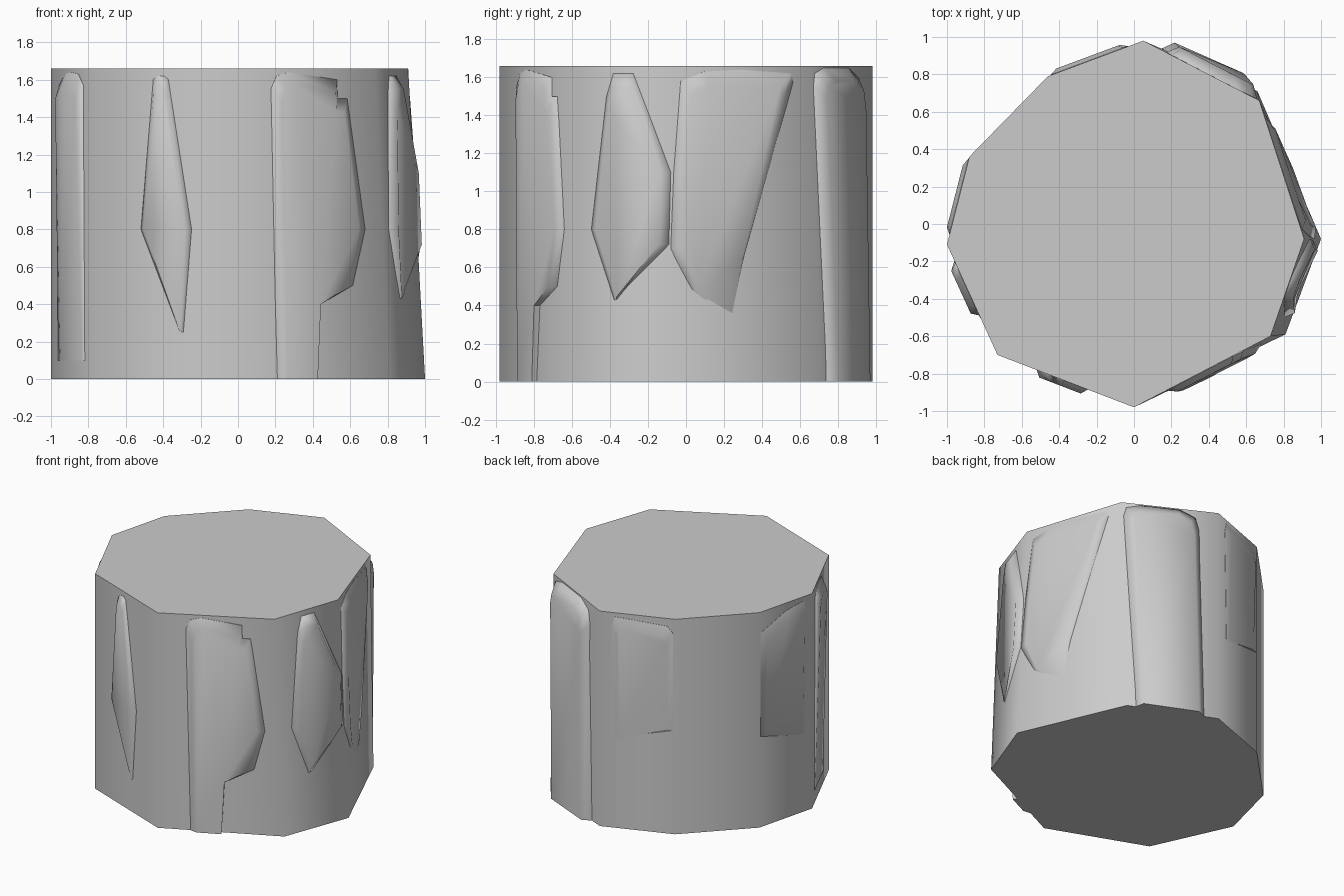
import bpy, bmesh, math
from mathutils import Vector

cube = bpy.data.objects.get("Cube")
if cube:
    bpy.data.objects.remove(cube, do_unlink=True)

HEIGHT = 1.66
# Irregular nine-sided outline, counter-clockwise from the front corner
TOP = [(0, -.98), (.73, -.6), (.91, -.08), (.67, .66), (.05, .98),
       (-.46, .79), (-.88, .36), (-1, -.11), (-.73, -.7)]
BOTTOM = list(TOP)
BOTTOM[1:4] = [(.81, -.59), (1, -.08), (.66, .71)]
COUNT = len(TOP)

grey = bpy.data.materials.new("stone_grey")
grey.use_nodes = True
colour = (.6, .6, .6, 1)
grey.diffuse_color = colour
grey.node_tree.nodes["Principled BSDF"].inputs["Base Color"].default_value = colour


def finish(bm, name):
    bmesh.ops.recalc_face_normals(bm, faces=bm.faces)
    mesh = bpy.data.meshes.new(name)
    bm.to_mesh(mesh)
    bm.free()
    mesh.materials.append(grey)
    obj = bpy.data.objects.new(name, mesh)
    bpy.context.collection.objects.link(obj)
    bpy.ops.object.select_all(action='DESELECT')
    obj.select_set(True)
    bpy.context.view_layer.objects.active = obj
    bpy.ops.object.shade_smooth_by_angle(angle=math.radians(60))
    return obj


def loft(bm, rings):
    loops = [[bm.verts.new(p) for p in ring] for ring in rings]
    for a, b in zip(loops, loops[1:]):
        for i in range(len(a)):
            j = (i + 1) % len(a)
            bm.faces.new((a[i], a[j], b[j], b[i]))
    bm.faces.new(loops[0])
    bm.faces.new(loops[-1])


def on_side(side, t, z, out=0.0):
    """Point on a side: t runs between its two corners, out pushes outward."""
    k = z / HEIGHT
    a, b = [Vector((*BOTTOM[i], z)).lerp(Vector((*TOP[i], z)), k)
            for i in (side, (side + 1) % COUNT)]
    d = (b - a).normalized()
    return a.lerp(b, t) + Vector((d.y, -d.x, 0)) * out


def panel(name, side, depth, outline, fade):
    """Raised flake with a sloped rim; fade sinks it into the wall downward."""
    ct = sum(t for t, z in outline) / len(outline)
    low = min(z for t, z in outline)
    back = [on_side(side, t, z, -.02) for t, z in outline]
    rim = [on_side(side, t, z, .002) for t, z in outline]
    front = []
    for t, z in outline:
        k = min(1, (z - low) / fade) if fade else 1
        inner_z = z - .07 if z > 1.45 else z
        front.append(on_side(side, t + (ct - t) * .18, inner_z, .003 + depth * k))
    bm = bmesh.new()
    loft(bm, [back, rim, front])
    finish(bm, name)


# Main block
bm = bmesh.new()
loft(bm, [[(x, y, 0) for x, y in BOTTOM], [(x, y, HEIGHT) for x, y in TOP]])
finish(bm, "stone_block")

# Raised flakes on the sides
panel("front_notched_flake", 0, .03,
      [(.24, 1.55), (.28, 1.62), (.37, 1.64), (.72, 1.6), (.72, 1.5), (.79, 1.5),
       (.88, .8), (.78, .5), (.54, .4), (.5, 0), (.26, 0)], 0)
panel("front_left_flake", 1, .04,
      [(.42, 1.62), (.62, 1.62), (1, 1.1), (.98, .72), (.42, .43), (.19, .8), (.35, 1.5)], .3)
panel("left_flake", 2, .03,
      [(.07, 1.58), (.24, 1.63), (.5, 1.64), (.85, 1.62), (.87, 1.58), (.5, .65),
       (.4, .28), (.13, .48), (0, .7), (.02, 1.1)], .4)
panel("back_left_flake", 3, .055,
      [(.02, 1.55), (.05, 1.62), (.2, 1.65), (.6, 1.65), (.76, 1.6), (.8, 1.5),
       (.84, 0), (.1, 0)], 0)
panel("back_flake", 4, .02,
      [(.16, 1.55), (.2, 1.63), (.9, 1.6), (.97, 1.55), (.97, .8), (.2, .7)], .8)
panel("right_flake", 6, .02,
      [(.02, 1.5), (.5, 1.6), (.85, 1.63), (.88, 1.5), (.88, .6), (.02, .7)], .8)
panel("front_right_flake", 7, .035,
      [(.17, 1.57), (.28, 1.63), (.4, 1.64), (.55, 1.63), (.64, 1.57), (.67, .1), (.15, .1)], .8)
panel("front_narrow_flake", 8, .03,
      [(.38, 1.6), (.41, 1.62), (.46, 1.62), (.49, 1.6), (.66, .8), (.6, .25), (.29, .8)], .5)
